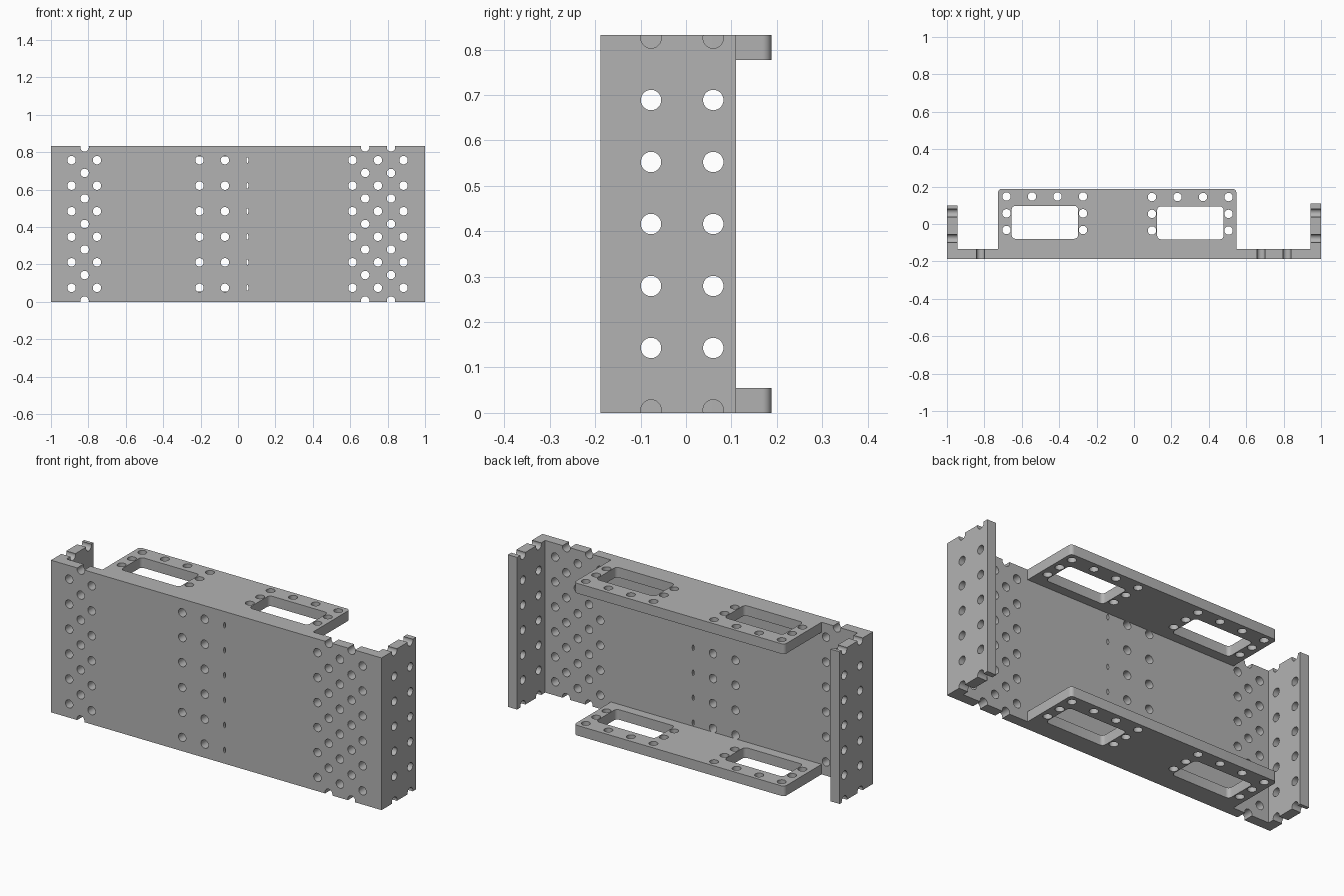
import bpy, bmesh, math
from mathutils import Matrix, Vector

cube = bpy.data.objects.get("Cube")
if cube:
    bpy.data.objects.remove(cube, do_unlink=True)

# Main sizes
H, T = 0.832, 0.055          # height, sheet thickness
FRONT, BACK = -0.188, 0.188  # depth limits
INNER = FRONT + T
PITCH, R = 0.1365, 0.0225    # hole spacing and radius

grey = bpy.data.materials.new("plain grey")
grey.use_nodes = True
colour = (0.45, 0.45, 0.45, 1)
grey.diffuse_color = colour
grey.node_tree.nodes["Principled BSDF"].inputs["Base Color"].default_value = colour


def add_box(bm, lo, hi, radius=0, all_corners=True):
    """Box between two corners, with rounded upright edges if radius is set."""
    lo, hi = Vector(lo), Vector(hi)
    mat = Matrix.Translation((lo + hi) / 2) @ Matrix.Diagonal((*(hi - lo), 1))
    verts = bmesh.ops.create_cube(bm, size=1, matrix=mat)["verts"]
    if radius:
        edges = {e for v in verts for e in v.link_edges}
        upright = [e for e in edges
                   if abs(e.verts[0].co.z - e.verts[1].co.z) > 1e-4
                   and (all_corners or e.verts[0].co.y > 0)]
        bmesh.ops.bevel(bm, geom=upright, offset=radius, segments=6,
                        profile=0.5, affect='EDGES')


def add_drill(bm, centre, axis, squash=(1, 1)):
    """Round cutter along the given axis."""
    turn = Vector((0, 0, 1)).rotation_difference(Vector(axis)).to_matrix().to_4x4()
    mat = (Matrix.Translation(centre) @ Matrix.Diagonal((squash[0], 1, squash[1], 1))
           @ turn)
    bmesh.ops.create_cone(bm, cap_ends=True, segments=28, radius1=R, radius2=R,
                          depth=4 * T, matrix=mat)


def to_object(bm, name):
    bmesh.ops.recalc_face_normals(bm, faces=bm.faces)
    mesh = bpy.data.meshes.new(name)
    bm.to_mesh(mesh)
    bm.free()
    mesh.materials.append(grey)
    obj = bpy.data.objects.new(name, mesh)
    bpy.context.collection.objects.link(obj)
    return obj


def perforate(name, body, drills):
    """Cut the drills out of the body and finish its shading."""
    obj = to_object(body, name)
    cutter = to_object(drills, name + "_cutter")
    cutter.hide_render = True
    mod = obj.modifiers.new("holes", 'BOOLEAN')
    mod.operation, mod.solver, mod.object = 'DIFFERENCE', 'EXACT', cutter
    bpy.ops.object.select_all(action='DESELECT')
    obj.select_set(True)
    bpy.context.view_layer.objects.active = obj
    bpy.ops.object.modifier_apply(modifier=mod.name)
    bpy.data.objects.remove(cutter, do_unlink=True)
    bpy.ops.object.shade_smooth_by_angle(angle=math.radians(30))


rows_full = [H / 2 + PITCH * i for i in range(-3, 4)]           # ends notch the edges
rows_between = [H / 2 + PITCH * (i + 0.5) for i in range(-3, 3)]

# Front panel with staggered hole columns and a column of narrow slits
body, drills = bmesh.new(), bmesh.new()
add_box(body, (-1, FRONT, 0), (1, INNER, H))
mid = (FRONT + INNER) / 2
for x in (-0.89, -0.754, -0.206, -0.07, 0.612, 0.748, 0.885):
    for z in rows_between:
        add_drill(drills, (x, mid, z), (0, 1, 0))
for x in (-0.82, 0.68, 0.818):
    for z in rows_full:
        add_drill(drills, (x, mid, z), (0, 1, 0))
for z in rows_between:
    add_drill(drills, (0.05, mid, z), (0, 1, 0), (0.25, 0.7))
perforate("front_panel", body, drills)

# Side walls
for name, x0, back in (("right_wall", -1, 0.1), ("left_wall", 1 - T, 0.11)):
    body, drills = bmesh.new(), bmesh.new()
    add_box(body, (x0, INNER, 0), (x0 + T, back, H))
    for y in (-0.077, 0.06):
        for z in rows_full:
            add_drill(drills, (x0 + T / 2, y, z), (1, 0, 0))
    perforate(name, body, drills)

# Top and bottom shelves, each with two windows framed by holes
for name, z0 in (("bottom_shelf", 0), ("top_shelf", H - T)):
    body, drills = bmesh.new(), bmesh.new()
    add_box(body, (-0.727, INNER, z0), (0.547, BACK, z0 + T), 0.02, False)
    for start, shift in ((-0.682, 0.003), (0.096, 0)):
        add_box(drills, (start + 0.028, -0.082 + shift, z0 - T),
                (start + 0.383, 0.094 + shift, z0 + 2 * T), 0.02)
        for col in range(4):
            for y in (0.144, 0.054, -0.035):
                if y > 0.1 or col in (0, 3):
                    add_drill(drills, (start + PITCH * col, y + shift, z0 + T / 2),
                              (0, 0, 1))
    perforate(name, body, drills)
